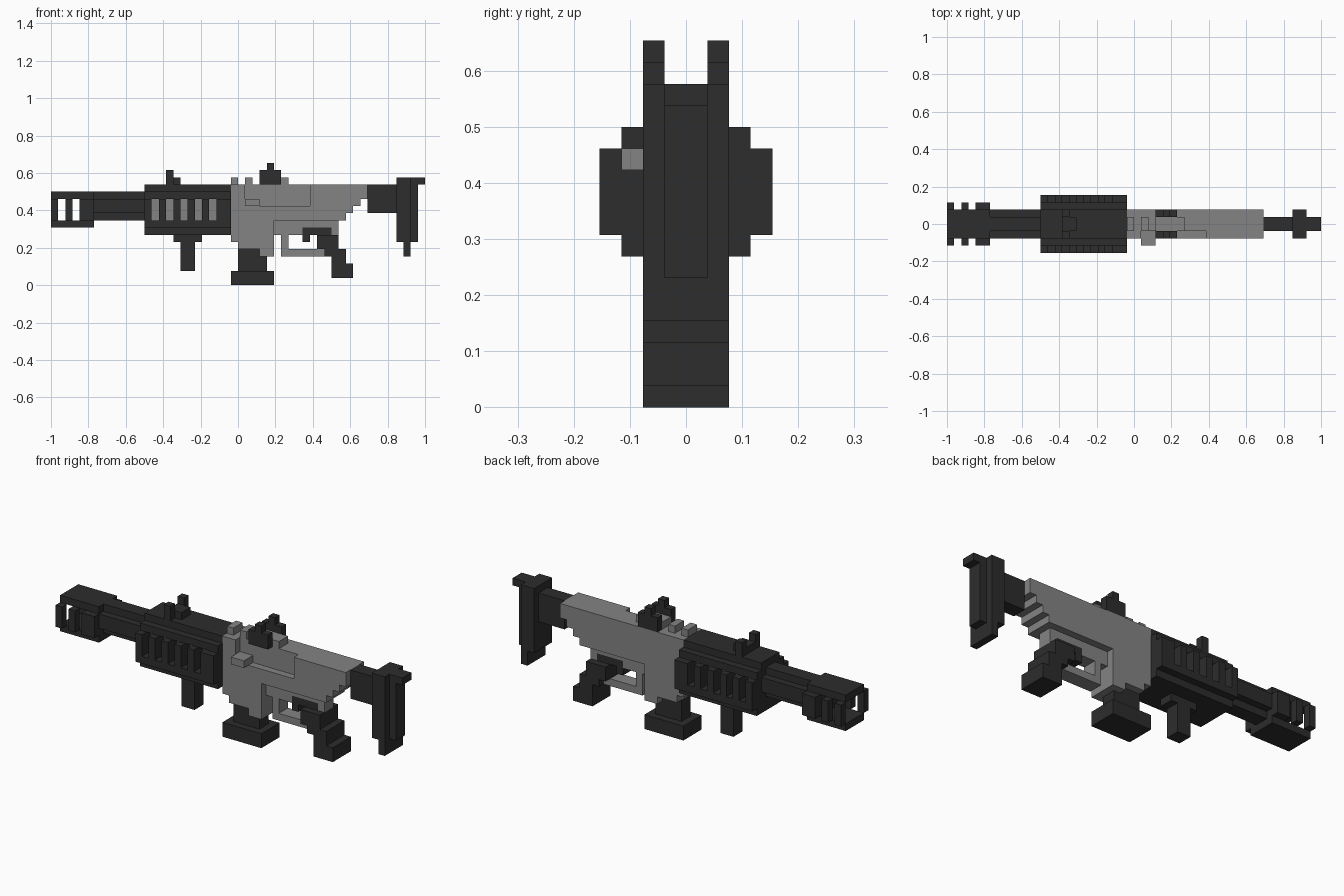
import bpy, bmesh
from mathutils import Vector

if "Cube" in bpy.data.objects:
    bpy.data.objects.remove(bpy.data.objects["Cube"])

V = 1 / 26  # one block: the model is 52 blocks long


def material(name, value):
    m = bpy.data.materials.new(name)
    m.diffuse_color = (value, value, value, 1)
    m.use_nodes = True
    m.node_tree.nodes["Principled BSDF"].inputs["Base Color"].default_value = m.diffuse_color
    return m


DARK = material("dark_grey", 0.026)
GREY = material("mid_grey", 0.23)


def part(name, mat, boxes):
    """Join boxes (x0, x1, y0, y1, z0, z1), given in blocks, into one part."""
    bm = bmesh.new()
    for x0, x1, y0, y1, z0, z1 in boxes:
        cube = bmesh.ops.create_cube(bm, size=1)
        for v in cube["verts"]:
            v.co = Vector(((x0 if v.co.x < 0 else x1) * V - 1,
                           (y0 if v.co.y < 0 else y1) * V,
                           (z0 if v.co.z < 0 else z1) * V))
    mesh = bpy.data.meshes.new(name)
    bm.to_mesh(mesh)
    bm.free()
    mesh.materials.append(mat)
    obj = bpy.data.objects.new(name, mesh)
    bpy.context.collection.objects.link(obj)


def mid(x0, x1, w, z0, z1):
    """Box centred on y = 0 with half width w."""
    return (x0, x1, -w, w, z0, z1)


def pair(x0, x1, y0, y1, z0, z1):
    """Box and its mirror image across y = 0."""
    return [(x0, x1, y0, y1, z0, z1), (x0, x1, -y1, -y0, z0, z1)]


# Slotted hollow front end
front = [mid(0, 6, 2, 12, 13), mid(0, 6, 2, 8, 9), mid(4, 6, 3, 9, 12)]
for x in (0, 2):
    front += pair(x, x + 1, 2, 3, 9, 12)
part("slotted_front_end", DARK, front)

# Tube with stepped round section
part("front_tube", DARK, [mid(6, 13, 1, 12, 13), mid(6, 13, 2, 10, 12), mid(6, 13, 1, 9, 10)])

# Ribbed handguard around a grey core
guard = [mid(13, 25, 2, 13, 14), mid(13, 25, 3, 12, 13), mid(13, 25, 4, 8, 9), mid(13, 25, 3, 7, 8),
         mid(13, 14, 4, 9, 12), mid(23, 25, 4, 9, 12)]
for x in range(15, 23, 2):
    guard += pair(x, x + 1, 2, 4, 9, 12)
part("handguard", DARK, guard)
part("handguard_core", GREY, [mid(14, 23, 2, 9, 12)])

# Front handle
part("front_handle", DARK, [mid(17, 21, 1, 6, 7), mid(18, 20, 1, 2, 6)])

# Sights
part("front_sight", DARK, [mid(16, 18, 1, 14, 15)] + pair(16, 17, 1, 2, 14, 16))
part("rear_sight", DARK, pair(29, 32, 1, 2, 14, 16) + pair(30, 31, 1, 2, 16, 17))
part("top_rail", GREY, [mid(x0, x1, 1, 14, 15) for x0, x1 in ((25, 26), (27, 28), (29, 33))])

# Main body with a recess on its front side, stepped rear and lower housing
part("main_body", GREY, [
    mid(25, 27, 2, 11, 14), (27, 36, -1, 2, 11, 14), mid(36, 42, 2, 11, 14),
    mid(42, 43, 2, 11, 14), mid(43, 44, 2, 12, 14),
    mid(25, 42, 2, 10, 11), mid(25, 41, 2, 9, 10),
    mid(25, 31, 2, 6, 9), mid(26, 31, 2, 5, 6), mid(29, 31, 2, 4, 5),
    mid(31, 40, 1, 8, 9), mid(31, 35, 1, 7, 8), mid(39, 40, 1, 7, 8)])
part("side_handle", GREY, [(27, 29, -3, -1, 11, 12)])

# Lower box and its foot
part("lower_box", DARK, [mid(26, 30, 1, 2, 5), mid(25, 31, 2, 0, 2)])

# Guard loop, lever and stepped rear grip
part("loop_guard", GREY, [mid(32, 33, 1, 4, 7), mid(33, 38, 1, 4, 5)])
part("lever", DARK, [mid(35, 36, 1, 6, 7)])
part("rear_grip", DARK, [
    mid(35, 39, 1, 7, 8), mid(37, 40, 2, 5, 7), mid(38, 41, 2, 4, 5),
    mid(39, 41, 2, 3, 4), mid(39, 42, 2, 1, 3)])

# Shoulder stock
part("stock_arm", DARK, [mid(44, 48, 1, 10, 14)])
part("stock_plate", DARK, [mid(48, 50, 2, 6, 15), mid(49, 50, 2, 4, 6)])
part("stock_pad", DARK, [mid(50, 51, 1, 6, 15), mid(51, 52, 1, 14, 15)])
